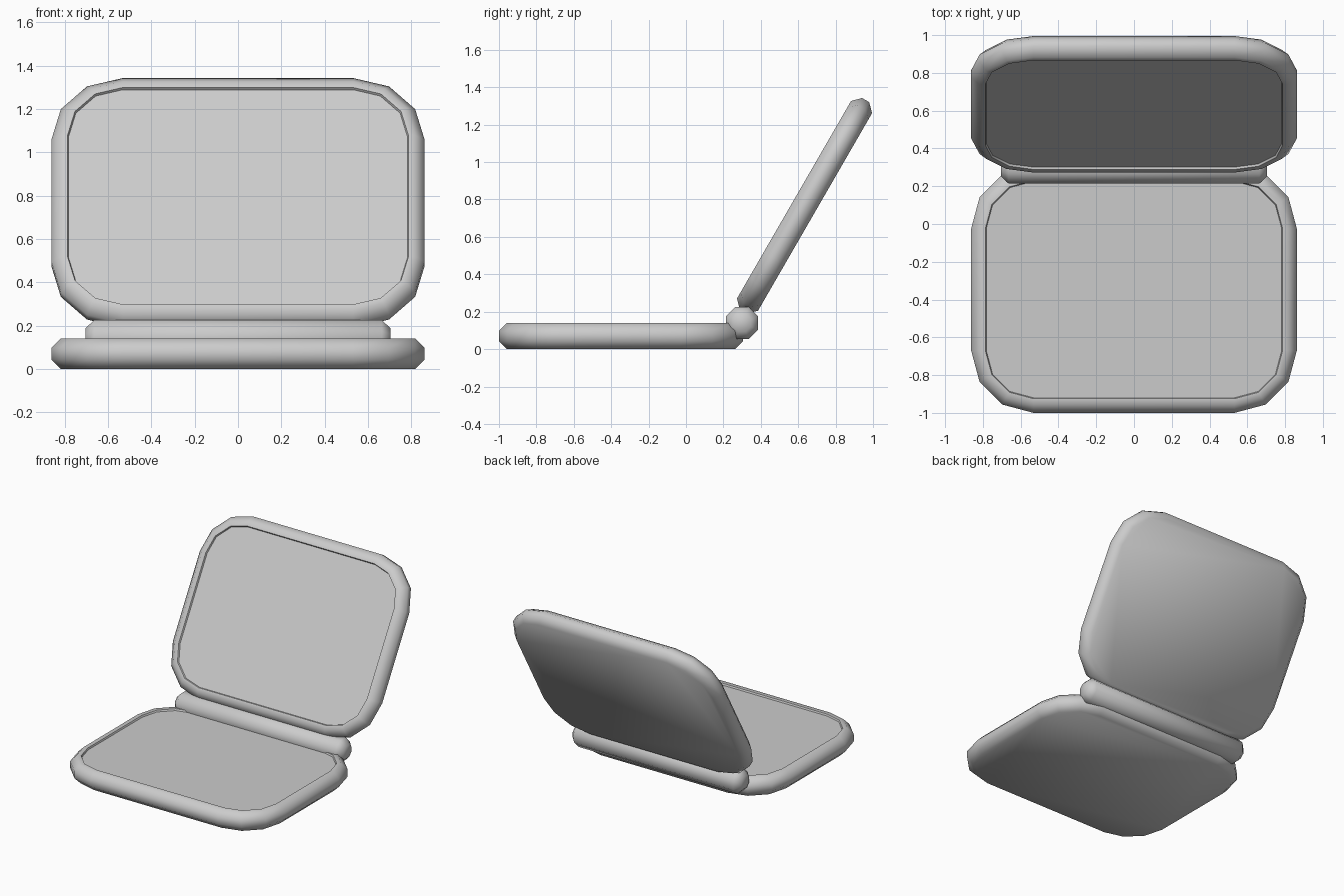
import bpy, bmesh, math
from mathutils import Vector

cube = bpy.data.objects.get("Cube")
if cube:
    bpy.data.objects.remove(cube)

grey = bpy.data.materials.new("light_grey")
grey.use_nodes = True
colour = (0.6, 0.6, 0.6, 1)
grey.diffuse_color = colour
grey.node_tree.nodes["Principled BSDF"].inputs["Base Color"].default_value = colour

HINGE = Vector((0, 0.30, 0.14))
HALF_X, HALF_Y, CORNER = 0.862, 0.653, 0.33


def rounded_rect(inset):
    """Rounded rectangle outline with three-segment corners."""
    points = []
    for k in range(4):
        sx = 1 if k in (0, 3) else -1
        sy = 1 if k < 2 else -1
        for step in range(4):
            a = math.radians(90 * k + 30 * step)
            r = CORNER - inset
            points.append((sx * (HALF_X - CORNER) + r * math.cos(a),
                           sy * (HALF_Y - CORNER) + r * math.sin(a)))
    return points


def octagon(inset):
    """Hinge cross-section with flat top and bottom."""
    r = 0.093 - inset
    return [(r * math.cos(math.radians(45 * i + 22.5)),
             r * math.sin(math.radians(45 * i + 22.5))) for i in range(8)]


def loft(name, outline, profile, location, rotation):
    """Bridge outlines stacked along local z and cap both ends."""
    bm = bmesh.new()
    rings = [[bm.verts.new((x, y, z)) for x, y in outline(inset)]
             for inset, z in profile]
    for low, high in zip(rings, rings[1:]):
        n = len(low)
        for i in range(n):
            j = (i + 1) % n
            bm.faces.new((low[i], low[j], high[j], high[i]))
    bm.faces.new(rings[0][::-1])
    bm.faces.new(rings[-1])
    mesh = bpy.data.meshes.new(name)
    bm.to_mesh(mesh)
    bm.free()
    mesh.materials.append(grey)
    obj = bpy.data.objects.new(name, mesh)
    obj.location, obj.rotation_euler = location, rotation
    bpy.context.collection.objects.link(obj)
    bpy.ops.object.select_all(action="DESELECT")
    obj.select_set(True)
    bpy.context.view_layer.objects.active = obj
    bpy.ops.object.shade_smooth_by_angle(angle=math.radians(55))
    return obj


def slab_profile(t):
    """Chamfered rim with a shallow recessed panel on top."""
    c = 0.043
    return [(c, 0), (0, c), (0, t - c), (c, t), (0.075, t), (0.08, t - 0.012)]


# Lower half lying flat
loft("base", rounded_rect, slab_profile(0.14), (0, -0.347, 0), (0, 0, 0))

# Upper half, tilted open about the hinge
tilt = math.radians(60)
along = Vector((0, math.cos(tilt), math.sin(tilt)))
normal = Vector((0, -math.sin(tilt), math.cos(tilt)))
loft("lid", rounded_rect, slab_profile(0.13),
     HINGE + along * 0.709 - normal * 0.041, (tilt, 0, 0))

# Hinge barrel with bevelled ends
loft("hinge", octagon, [(0.043, -0.705), (0, -0.664), (0, 0.664), (0.043, 0.705)],
     HINGE, (0, math.pi / 2, 0))
